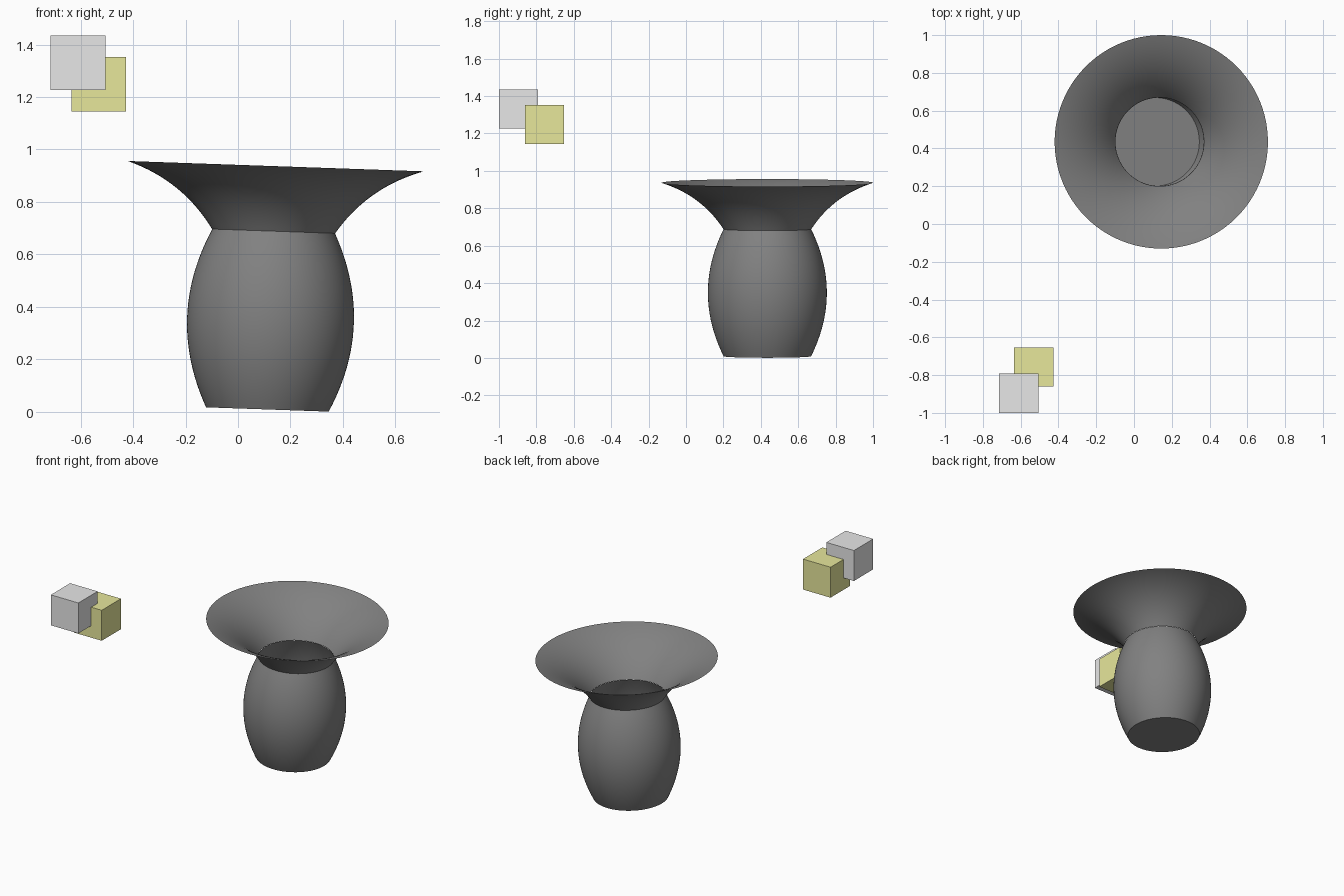
import bpy
import bmesh
import math
from mathutils import Matrix, Vector

cube = bpy.data.objects.get("Cube")
if cube:
    bpy.data.objects.remove(cube, do_unlink=True)


def material(name, rgb):
    mat = bpy.data.materials.new(name)
    mat.use_nodes = True
    mat.diffuse_color = (*rgb, 1)
    mat.node_tree.nodes["Principled BSDF"].inputs["Base Color"].default_value = (*rgb, 1)
    return mat


def finish(bm, name, mat):
    mesh = bpy.data.meshes.new(name)
    bm.to_mesh(mesh)
    bm.free()
    mesh.materials.append(mat)
    obj = bpy.data.objects.new(name, mesh)
    bpy.context.collection.objects.link(obj)
    return obj


def lathe(name, profile, mat, floor=False, sides=96):
    """Revolve (radius, height) points, then place on the tilted vase axis."""
    bm = bmesh.new()
    rings = []
    for r, z in profile:
        rings.append([bm.verts.new((r * math.cos(a), r * math.sin(a), z))
                      for a in (math.tau * i / sides for i in range(sides))])
    for low, high in zip(rings, rings[1:]):
        for i in range(sides):
            j = (i + 1) % sides
            bm.faces.new((low[i], low[j], high[j], high[i]))
    if floor:
        bm.faces.new(rings[0][::-1])
    obj = finish(bm, name, mat)
    obj.matrix_world = (Matrix.Translation((0.112, 0.435, 0.009))
                        @ Matrix.Rotation(math.radians(2), 4, "Y"))
    bpy.ops.object.select_all(action="DESELECT")
    obj.select_set(True)
    bpy.context.view_layer.objects.active = obj
    bpy.ops.object.shade_smooth_by_angle(angle=math.radians(30))
    return obj


def block(name, centre, mat):
    bm = bmesh.new()
    bmesh.ops.create_cube(bm, size=0.208)
    finish(bm, name, mat).location = centre


charcoal = material("charcoal", (0.22, 0.22, 0.22))
light_grey = material("light_grey", (0.8, 0.8, 0.8))
olive_yellow = material("olive_yellow", (0.8, 0.8, 0.33))

# Barrel-shaped body with a flat floor
NECK = Vector((0.235, 0.68))
steps = 24
body = []
for i in range(steps + 1):
    t = 2 * i / steps - 1
    body.append((0.318 - 0.084 * t * t, NECK.y * (t + 1) / 2))
lathe("vase_body", body, charcoal, floor=True)

# Flared rim, a curve opening outward from the neck
bend, rim = Vector((0.353, 0.861)), Vector((0.565, 0.928))
flare = []
for i in range(steps + 1):
    t = i / steps
    flare.append(NECK * (1 - t) ** 2 + bend * 2 * t * (1 - t) + rim * t * t)
lathe("vase_flared_rim", flare, charcoal)

# Two overlapping floating blocks
block("grey_block", (-0.61, -0.896, 1.33), light_grey)
block("yellow_block", (-0.531, -0.757, 1.248), olive_yellow)
